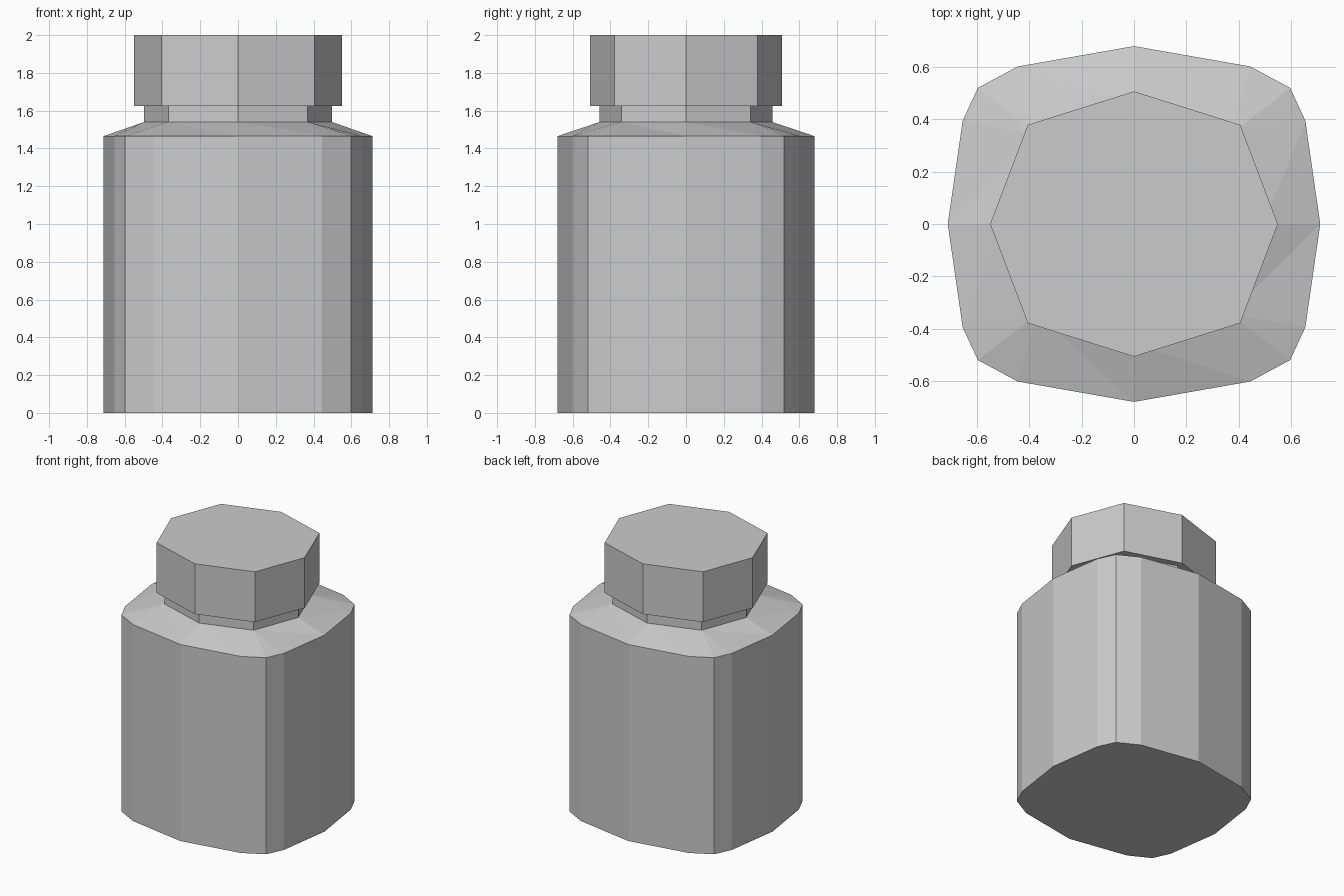
import bpy, bmesh

if "Cube" in bpy.data.objects:
    bpy.data.objects.remove(bpy.data.objects["Cube"])


def full_ring(quadrant):
    """Mirror a quarter outline (from +x axis to +y axis) into a closed ring."""
    half = quadrant + [(-x, y) for x, y in quadrant[-2::-1]]
    return half + [(x, -y) for x, y in half[-2:0:-1]]


def add_ring(bm, outline, z):
    return [bm.verts.new((x, y, z)) for x, y in outline]


def bridge(bm, low, high):
    n = len(low)
    for i in range(n):
        j = (i + 1) % n
        bm.faces.new((low[i], low[j], high[j], high[i]))


def finish(bm, name):
    bmesh.ops.recalc_face_normals(bm, faces=bm.faces)
    mesh = bpy.data.meshes.new(name)
    bm.to_mesh(mesh)
    bm.free()
    obj = bpy.data.objects.new(name, mesh)
    bpy.context.collection.objects.link(obj)
    return obj


body_outline = full_ring([(0.712, 0), (0.655, 0.395), (0.597, 0.52), (0.445, 0.602), (0, 0.68)])
neck_outline = full_ring([(0.497, 0), (0.368, 0.342), (0, 0.458)])
lid_outline = full_ring([(0.55, 0), (0.406, 0.379), (0, 0.507)])

# Jar: straight sixteen-sided body
bm = bmesh.new()
base = add_ring(bm, body_outline, 0)
rim = add_ring(bm, body_outline, 1.465)
bm.faces.new(base[::-1])
bridge(bm, base, rim)

# Shoulder: three corner points of the body fan into each neck corner
neck_low = add_ring(bm, neck_outline, 1.54)
for q in range(4):
    o = [rim[(4 * q + k) % 16] for k in range(5)]
    a, b, c = [neck_low[(2 * q + k) % 8] for k in range(3)]
    for tri in ((o[0], o[1], a), (o[1], b, a), (o[1], o[2], b),
                (o[2], o[3], b), (o[3], o[4], b), (o[4], c, b)):
        bm.faces.new(tri)

# Neck: short eight-sided collar running up to the lid
neck_high = add_ring(bm, neck_outline, 1.625)
bridge(bm, neck_low, neck_high)
finish(bm, "jar_body")

# Lid: closed eight-sided prism
bm = bmesh.new()
low = add_ring(bm, lid_outline, 1.625)
high = add_ring(bm, lid_outline, 2.0)
bm.faces.new(low[::-1])
bm.faces.new(high)
bridge(bm, low, high)
finish(bm, "jar_lid")
